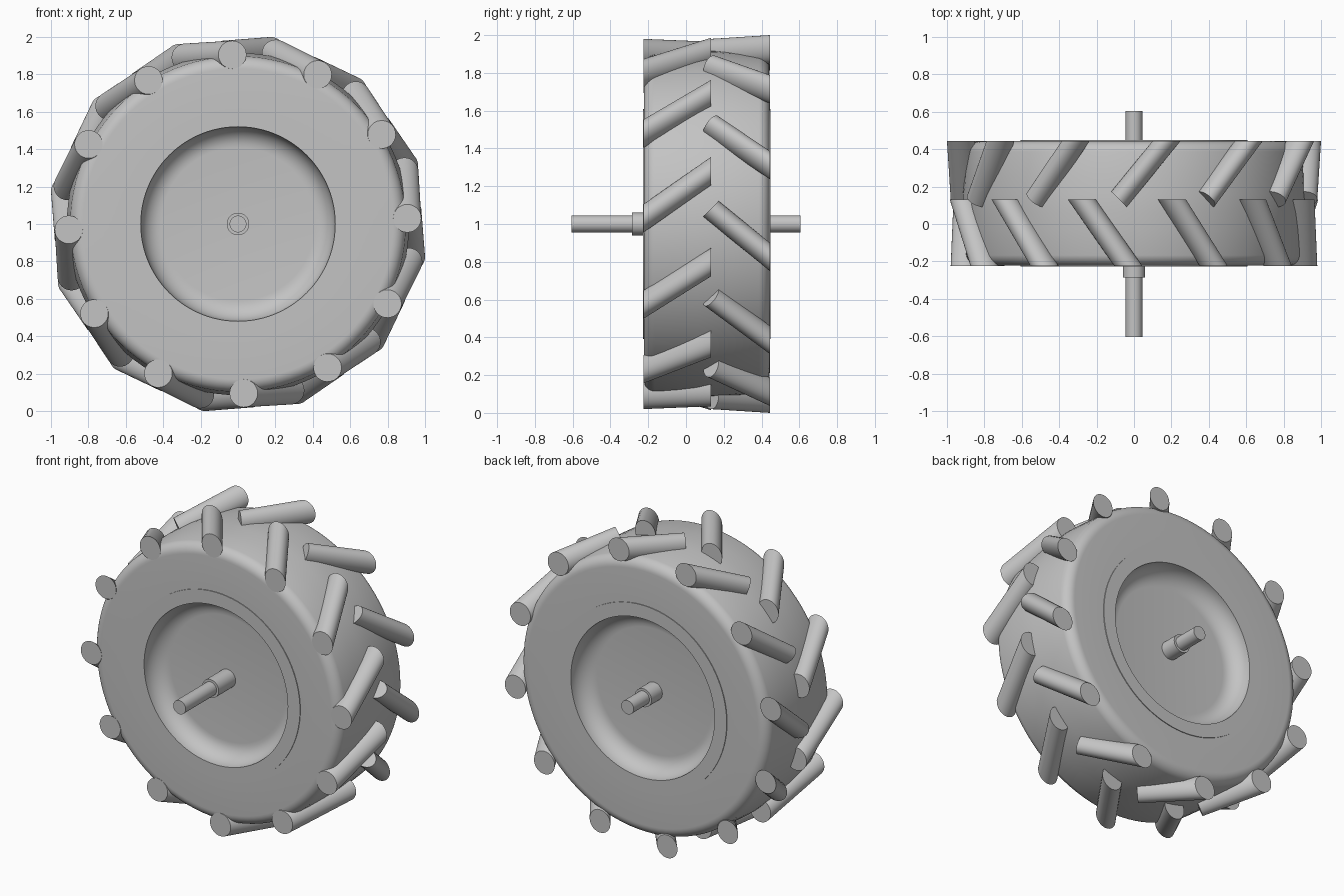
import bpy, bmesh, math
from mathutils import Vector, Matrix

if "Cube" in bpy.data.objects:
    bpy.data.objects.remove(bpy.data.objects["Cube"], do_unlink=True)

CENTRE = Vector((0, 0, 1.0))
FRONT, BACK = -0.225, 0.445
MID = (FRONT + BACK) / 2

grey = bpy.data.materials.new("light_grey")
grey.use_nodes = True
colour = (0.55, 0.55, 0.55, 1)
grey.diffuse_color = colour
grey.node_tree.nodes["Principled BSDF"].inputs["Base Color"].default_value = colour


def finish(bm, name, angle=35):
    bmesh.ops.recalc_face_normals(bm, faces=bm.faces)
    mesh = bpy.data.meshes.new(name)
    bm.to_mesh(mesh)
    bm.free()
    obj = bpy.data.objects.new(name, mesh)
    obj.location = CENTRE
    mesh.materials.append(grey)
    bpy.context.collection.objects.link(obj)
    bpy.ops.object.select_all(action='DESELECT')
    obj.select_set(True)
    bpy.context.view_layer.objects.active = obj
    bpy.ops.object.shade_smooth_by_angle(angle=math.radians(angle))
    return obj


def lathe(name, profile, steps=96):
    """Revolve (radius, y) points about the axle."""
    bm = bmesh.new()
    verts = [bm.verts.new((r, y, 0)) for r, y in profile]
    edges = [bm.edges.new(pair) for pair in zip(verts, verts[1:])]
    bmesh.ops.spin(bm, geom=verts + edges, cent=(0, 0, 0), axis=(0, 1, 0),
                   angle=math.tau, steps=steps)
    bmesh.ops.remove_doubles(bm, verts=bm.verts, dist=1e-5)
    return finish(bm, name)


def mirrored(half):
    """Close a front half profile with its reflection about the mid plane."""
    return half + [(r, 2 * MID - y) for r, y in reversed(half)]


def arc(cr, cy, rr, ry, start, end, n=8):
    angles = [math.radians(start + (end - start) * i / n) for i in range(n + 1)]
    return [(cr + rr * math.cos(a), cy + ry * math.sin(a)) for a in angles]


# Tyre: flat side wall, rounded shoulder, slightly crowned tread
shoulder = arc(0.83, FRONT + 0.07, 0.068, 0.068, -90, -10)
tyre = [(0.58, FRONT + 0.002)] + shoulder + [(0.908, MID - 0.14), (0.915, MID - 0.05)]
lathe("tyre", mirrored(tyre))

# Rim: flat ring with a dished, filleted centre on both sides
floor = FRONT + 0.115
dish = arc(0.41, FRONT, 0.11, 0.115, 90, 0)
lathe("rim", mirrored([(0, floor)] + dish + [(0.52, FRONT - 0.003), (0.608, FRONT - 0.003)]))

# Axle with a thicker collar
lathe("axle", [(0, -0.605), (0.045, -0.605), (0.045, 0.605), (0, 0.605)], 32)
lathe("hub_collar", [(0, -0.285), (0.06, -0.285), (0.06, BACK - 0.003), (0, BACK - 0.003)], 32)


def lugs(name, outer, inner, bevel, count=12, radius=0.075, sides=32):
    """Ring of slanted round bars; bevel tilts the inner end cut."""
    outer, inner = Vector(outer), Vector(inner)
    slope = (outer - inner) / (outer.y - inner.y)
    bm = bmesh.new()
    for k in range(count):
        turn = Matrix.Rotation(math.tau * k / count, 3, 'Y')
        rings = [[], []]
        for i in range(sides):
            a = math.tau * i / sides
            off = Vector((radius * math.cos(a), 0, radius * math.sin(a)))
            rings[0].append(bm.verts.new(turn @ (outer + off)))
            rings[1].append(bm.verts.new(turn @ (inner + off - slope * bevel * off.x)))
        for ring in rings:
            bm.faces.new(ring)
        for i in range(sides):
            j = (i + 1) % sides
            bm.faces.new((rings[0][i], rings[0][j], rings[1][j], rings[1][i]))
    return finish(bm, name)


# Staggered tread lugs forming a chevron
lugs("front_lugs", (-0.03, FRONT, 0.905), (-0.28, 0.132, 0.89), 0)
lugs("back_lugs", (0.175, BACK, 0.925), (-0.08, 0.132, 0.905), 0.55)
